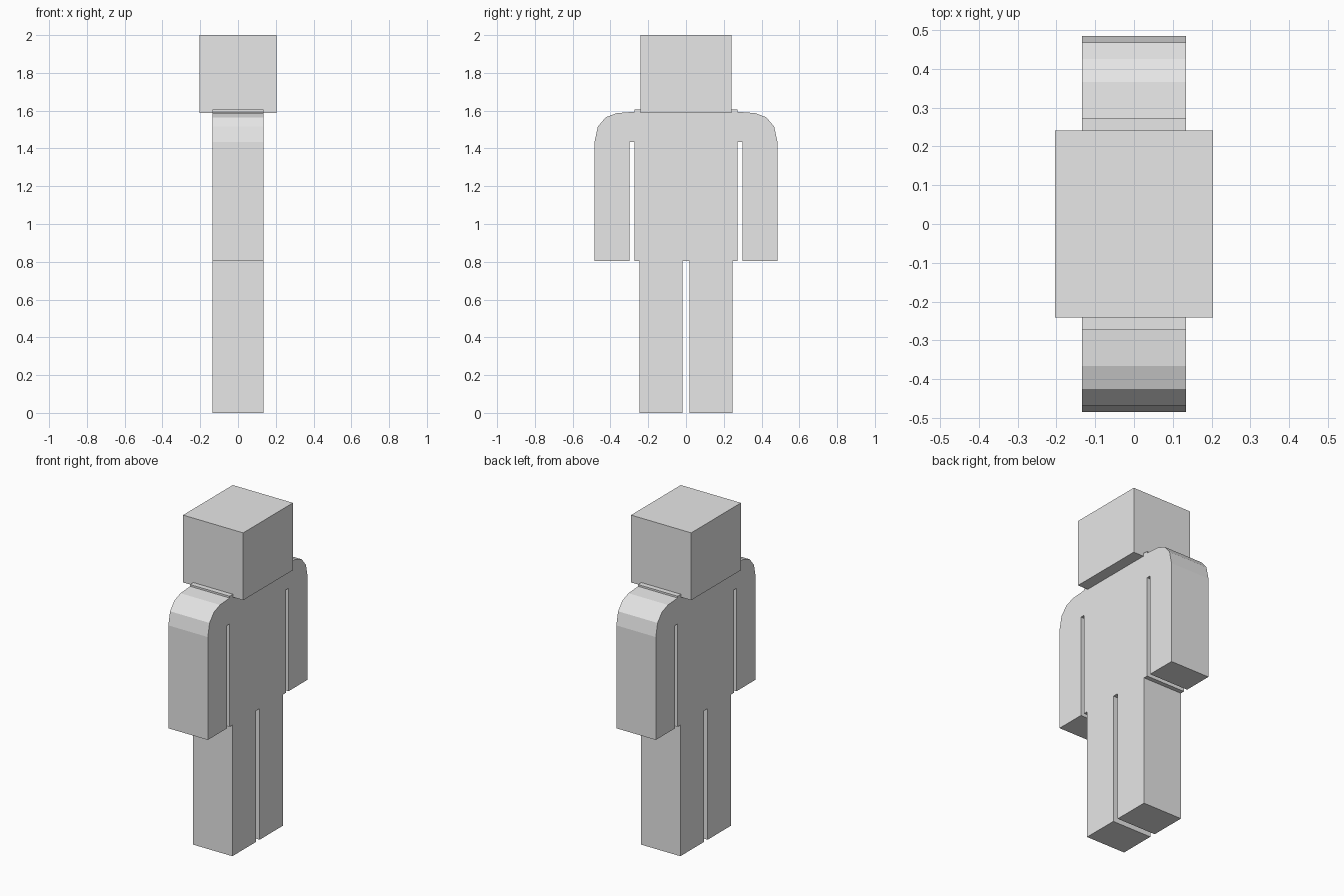
import bpy
import bmesh

cube = bpy.data.objects.get("Cube")
if cube:
    bpy.data.objects.remove(cube, do_unlink=True)

grey = bpy.data.materials.new("light grey")
grey.use_nodes = True
grey.diffuse_color = (0.8, 0.8, 0.8, 1)
grey.node_tree.nodes["Principled BSDF"].inputs["Base Color"].default_value = (0.8, 0.8, 0.8, 1)

BODY = 0.134   # half depth of body, arms and legs along x
HIP = 0.804    # height of leg tops, torso base and hands


def extrude_profile(name, points, half):
    """Extrude a (y, z) outline symmetrically along x."""
    bm = bmesh.new()
    face = bm.faces.new([bm.verts.new((-half, y, z)) for y, z in points])
    ext = bmesh.ops.extrude_face_region(bm, geom=[face])
    verts = [v for v in ext["geom"] if isinstance(v, bmesh.types.BMVert)]
    bmesh.ops.translate(bm, verts=verts, vec=(2 * half, 0, 0))
    bmesh.ops.recalc_face_normals(bm, faces=bm.faces)
    mesh = bpy.data.meshes.new(name)
    bm.to_mesh(mesh)
    bm.free()
    mesh.materials.append(grey)
    obj = bpy.data.objects.new(name, mesh)
    bpy.context.collection.objects.link(obj)
    return obj


def box(name, y0, y1, z0, z1, half):
    return extrude_profile(name, [(y0, z0), (y1, z0), (y1, z1), (y0, z1)], half)


# Head and torso
box("head", -0.241, 0.241, 1.587, 2.0, 0.204)
box("torso", -0.273, 0.273, HIP, 1.605, BODY)

# Arm outline: hanging arm with a faceted round shoulder joined to the torso
arm = [(0.299, HIP), (0.484, HIP), (0.484, 1.435), (0.467, 1.515), (0.425, 1.565),
       (0.366, 1.587), (0.273, 1.594), (0.273, 1.435), (0.299, 1.435)]

# Paired limbs sit on either side along y
for side, s in (("front", -1), ("back", 1)):
    extrude_profile(side + "_arm", [(s * y, z) for y, z in arm], BODY)
    box(side + "_leg", s * 0.019, s * 0.246, 0, HIP, BODY)
